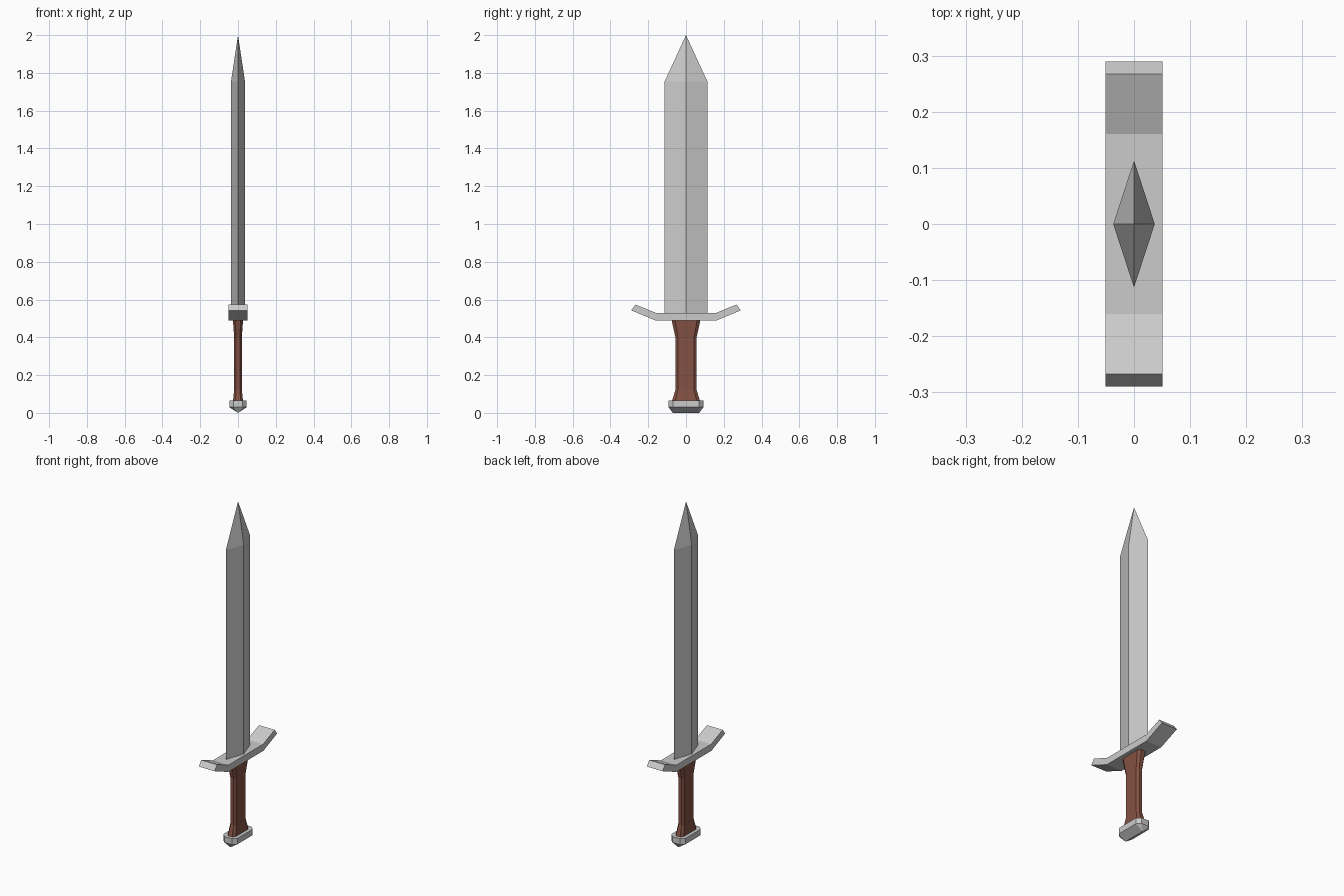
import bpy, bmesh

if "Cube" in bpy.data.objects:
    bpy.data.objects.remove(bpy.data.objects["Cube"])


def finish(name, bm, color=None):
    bmesh.ops.remove_doubles(bm, verts=bm.verts, dist=1e-5)
    bmesh.ops.dissolve_degenerate(bm, edges=bm.edges, dist=1e-5)
    bmesh.ops.recalc_face_normals(bm, faces=bm.faces)
    mesh = bpy.data.meshes.new(name)
    bm.to_mesh(mesh)
    bm.free()
    obj = bpy.data.objects.new(name, mesh)
    bpy.context.collection.objects.link(obj)
    if color:
        mat = bpy.data.materials.new(name + "_material")
        mat.diffuse_color = color
        mat.use_nodes = True
        mat.node_tree.nodes["Principled BSDF"].inputs["Base Color"].default_value = mat.diffuse_color
        mesh.materials.append(mat)
    return obj


def loft(name, sections, color=None):
    """Stack rings of equal point count; each section is (z, ring of xy points)."""
    bm = bmesh.new()
    rings = [[bm.verts.new((x, y, z)) for x, y in ring] for z, ring in sections]
    n = len(rings[0])
    for a, b in zip(rings, rings[1:]):
        for i in range(n):
            j = (i + 1) % n
            bm.faces.new((a[i], a[j], b[j], b[i]))
    bm.faces.new(rings[0][::-1])
    bm.faces.new(rings[-1])
    return finish(name, bm, color)


def diamond(hx, hy):
    return [(hx, 0), (0, hy), (-hx, 0), (0, -hy)]


def octagon(hx, hy, cx, cy):
    """Rectangle with its corners cut by cx, cy."""
    x, y = hx - cx, hy - cy
    return [(hx, -y), (hx, y), (x, hy), (-x, hy),
            (-hx, y), (-hx, -y), (-x, -hy), (x, -hy)]


# Blade: diamond section running to a point
loft("blade", [(0.51, diamond(0.037, 0.113)),
               (1.755, diamond(0.037, 0.113)),
               (2.0, diamond(0, 0))])

# Crossguard: bent profile extruded across x
half = [(0.163, 0.49), (0.29, 0.543), (0.267, 0.573), (0.16, 0.53)]
profile = half + [(-y, z) for y, z in reversed(half)]
bm = bmesh.new()
face = bm.faces.new([bm.verts.new((-0.051, y, z)) for y, z in profile])
new = bmesh.ops.extrude_face_region(bm, geom=[face])["geom"]
bmesh.ops.translate(bm, vec=(0.102, 0, 0),
                    verts=[v for v in new if isinstance(v, bmesh.types.BMVert)])
finish("crossguard", bm)

# Grip: flared at both ends
loft("grip", [(0.06, octagon(0.027, 0.075, 0.013, 0.018)),
              (0.125, octagon(0.02, 0.055, 0.01, 0.013)),
              (0.395, octagon(0.02, 0.055, 0.01, 0.013)),
              (0.495, octagon(0.027, 0.077, 0.013, 0.018))],
     (0.23, 0.083, 0.056, 1))

# Pommel: chamfered block tapering to a ridge underneath
loft("pommel", [(0.0, octagon(0, 0.07, 0, 0)),
                (0.03, octagon(0.046, 0.092, 0.022, 0.022)),
                (0.065, octagon(0.046, 0.092, 0.022, 0.022))])
